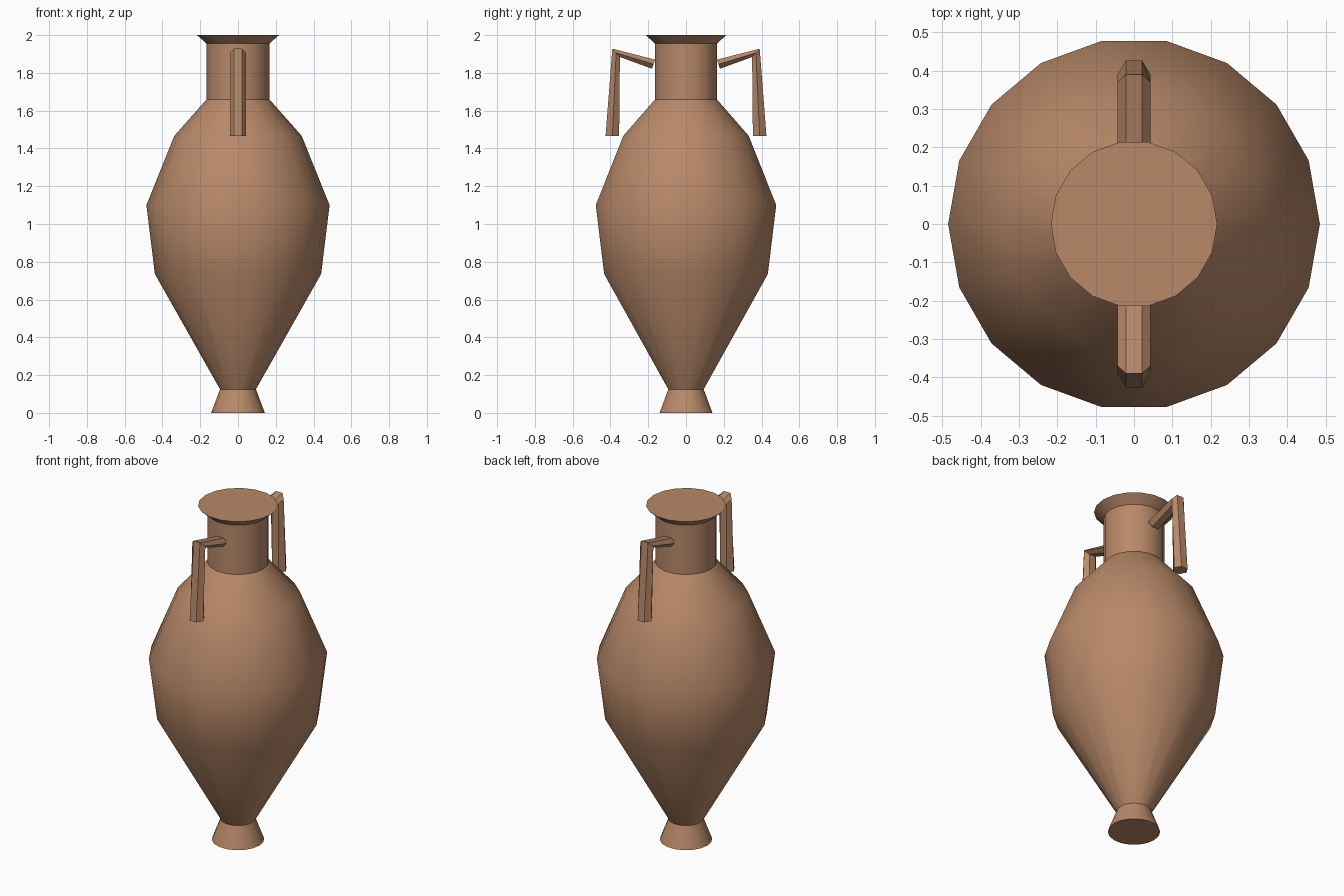
import bpy, bmesh, math
from mathutils import Vector

cube = bpy.data.objects.get("Cube")
if cube:
    bpy.data.objects.remove(cube)

clay = bpy.data.materials.new("terracotta")
clay.use_nodes = True
clay.diffuse_color = (0.48, 0.25, 0.14, 1)
clay.node_tree.nodes["Principled BSDF"].inputs["Base Color"].default_value = clay.diffuse_color


def skin(name, rings, smooth=None):
    """Bridge equal rings of points into a closed tube with end caps."""
    bm = bmesh.new()
    loops = [[bm.verts.new(p) for p in ring] for ring in rings]
    n = len(rings[0])
    for low, high in zip(loops, loops[1:]):
        for i in range(n):
            j = (i + 1) % n
            bm.faces.new((low[i], low[j], high[j], high[i]))
    bm.faces.new(loops[0])
    bm.faces.new(loops[-1])
    bmesh.ops.recalc_face_normals(bm, faces=bm.faces)
    mesh = bpy.data.meshes.new(name)
    bm.to_mesh(mesh)
    bm.free()
    mesh.materials.append(clay)
    obj = bpy.data.objects.new(name, mesh)
    bpy.context.collection.objects.link(obj)
    if smooth:
        bpy.ops.object.select_all(action="DESELECT")
        obj.select_set(True)
        bpy.context.view_layer.objects.active = obj
        bpy.ops.object.shade_smooth_by_angle(angle=math.radians(smooth))
    return obj


def circle(radius, z, sides=18):
    turn = math.tau / sides
    return [(radius * math.cos(i * turn), radius * math.sin(i * turn), z) for i in range(sides)]


# Vase: foot, belly, shoulder, neck and flared rim
profile = [(0.142, 0), (0.095, 0.125), (0.44, 0.735), (0.485, 1.10),
           (0.337, 1.467), (0.166, 1.66), (0.166, 1.955), (0.217, 2.0)]
skin("vase_body", [circle(r, z) for r, z in profile], smooth=35)


# Handles: bent hexagonal bars, each section a centre and a half thickness in y, z
sections = [((0.172, 1.846), (-0.008, 0.024)),
            ((0.37, 1.906), (0.02, 0.022)),
            ((0.39, 1.465), (0.036, 0))]


def hexagon(centre, half, side):
    ring = []
    for k in range(6):
        a = k * math.pi / 3
        s = math.sin(a) / math.sin(math.pi / 3)
        y, z = Vector(centre) + Vector(half) * s
        ring.append((0.043 * math.cos(a), side * y, z))
    return ring


for name, side in (("front_handle", -1), ("back_handle", 1)):
    skin(name, [hexagon(c, h, side) for c, h in sections])
